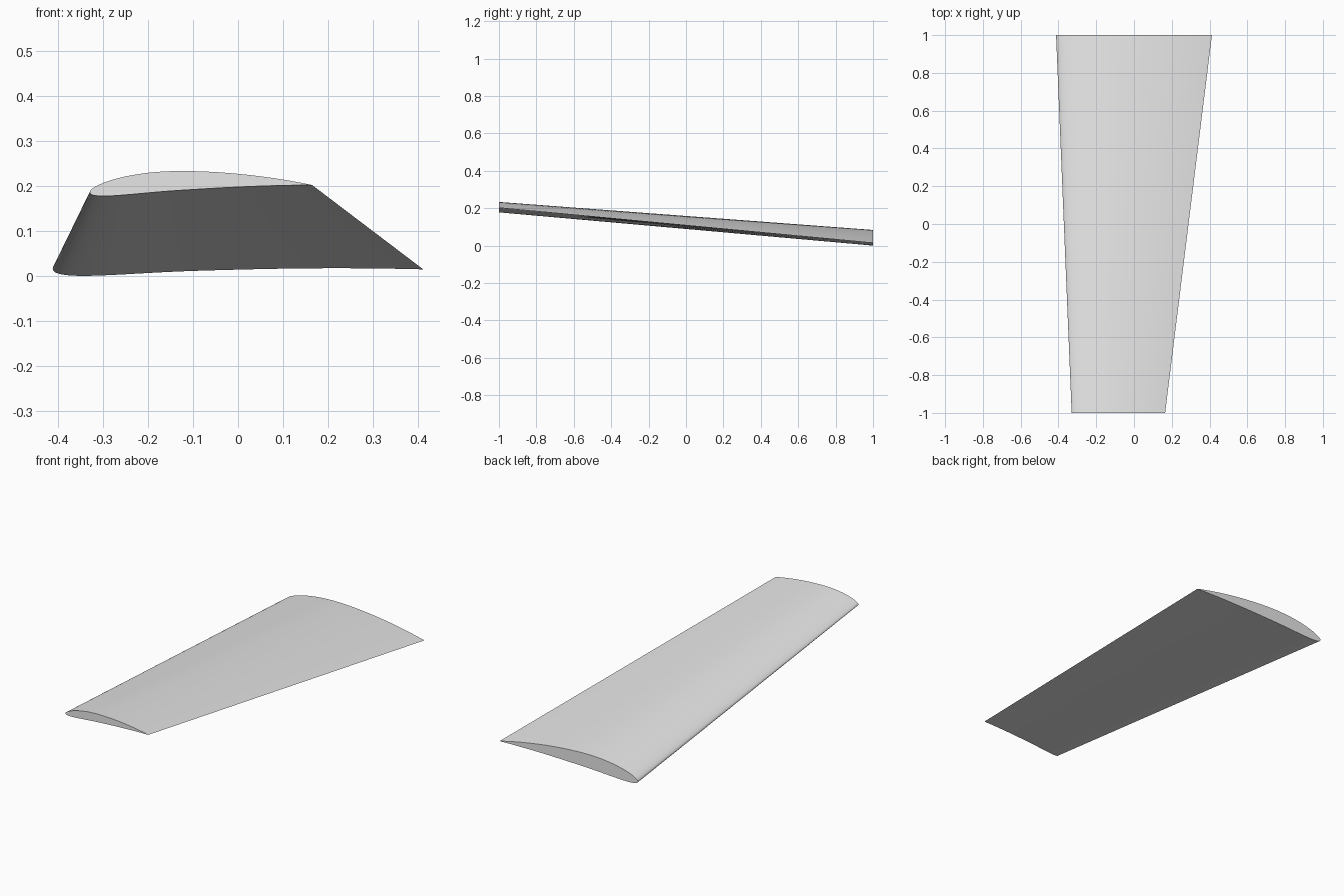
import bpy
import bmesh
from math import cos, sin, tan, pi, radians, sqrt, atan2
from mathutils import Matrix, Vector

cube = bpy.data.objects.get("Cube")
if cube:
    bpy.data.objects.remove(cube, do_unlink=True)

# Wing dimensions
SPAN = 2.0
ROOT_CHORD, TIP_CHORD = 0.825, 0.495
DIHEDRAL, TIP_TWIST = radians(5), radians(2)
CAMBER, CAMBER_POS, THICKNESS = 0.04, 0.4, 0.09
STEPS = 64
PIVOT_X = -ROOT_CHORD / 4      # straight quarter-chord line
ROOT_Z = 0.0145


def surface_point(x, side):
    """Point on a cambered airfoil of unit chord; side is 1 above, -1 below."""
    half = 5 * THICKNESS * (0.2969 * sqrt(x) - 0.126 * x - 0.3516 * x**2
                            + 0.2843 * x**3 - 0.1036 * x**4)
    p = CAMBER_POS
    k = CAMBER / (p * p if x < p else (1 - p) ** 2)
    offset = 0 if x < p else 1 - 2 * p
    angle = atan2(2 * k * (p - x), 1)
    mean = k * (offset + 2 * p * x - x * x)
    return Vector((x - side * half * sin(angle), 0, mean + side * half * cos(angle)))


# Closed section, trailing edge over the top to the nose and back below
stations = [(1 - cos(pi * i / STEPS)) / 2 for i in range(STEPS + 1)]
section = [surface_point(x, 1) for x in reversed(stations)]
section += [surface_point(x, -1) for x in stations[1:-1]]


def add_section(bm, chord, y, z, twist):
    turn = Matrix.Rotation(-twist, 3, 'Y')
    quarter = Vector((0.25, 0, 0))
    place = Vector((PIVOT_X, y, z))
    return [bm.verts.new(turn @ (p - quarter) * chord + place) for p in section]


# Loft between root and tip, with flat end caps
bm = bmesh.new()
root = add_section(bm, ROOT_CHORD, SPAN / 2, ROOT_Z, 0)
tip = add_section(bm, TIP_CHORD, -SPAN / 2, ROOT_Z + SPAN * tan(DIHEDRAL), TIP_TWIST)
count = len(root)
for i in range(count):
    j = (i + 1) % count
    bm.faces.new((root[i], root[j], tip[j], tip[i]))
bm.faces.new(root)
bm.faces.new(tip)
bmesh.ops.recalc_face_normals(bm, faces=bm.faces[:])

mesh = bpy.data.meshes.new("wing_panel")
bm.to_mesh(mesh)
bm.free()
wing = bpy.data.objects.new("wing_panel", mesh)
bpy.context.collection.objects.link(wing)

# Plain grey skin
grey = bpy.data.materials.new("light_grey")
grey.use_nodes = True
grey.diffuse_color = (0.8, 0.8, 0.8, 1)
grey.node_tree.nodes["Principled BSDF"].inputs["Base Color"].default_value = (0.8, 0.8, 0.8, 1)
mesh.materials.append(grey)

# Smooth skin, crisp caps and trailing edge
bpy.ops.object.select_all(action='DESELECT')
wing.select_set(True)
bpy.context.view_layer.objects.active = wing
bpy.ops.object.shade_smooth_by_angle(angle=radians(40))
